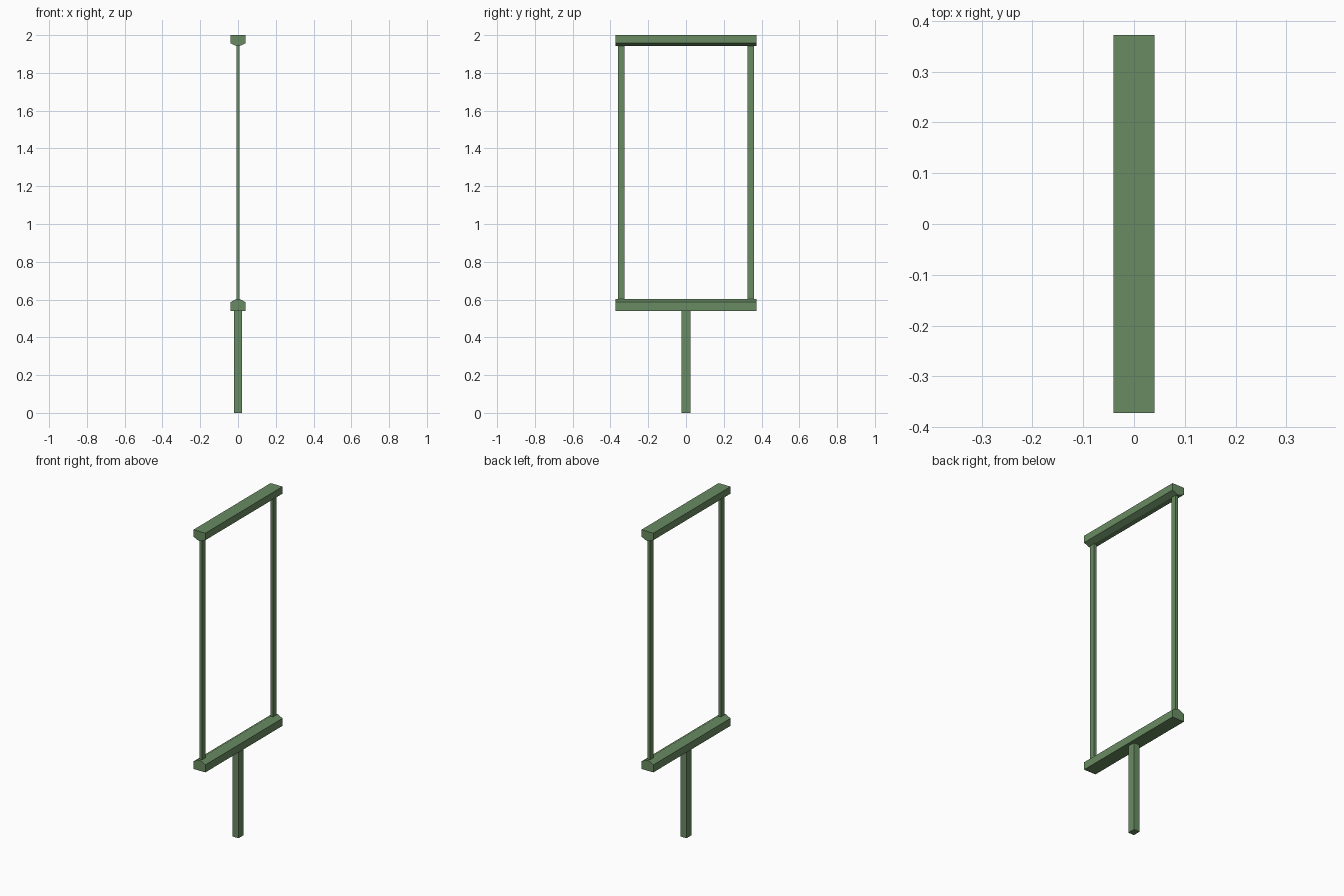
import bpy

if "Cube" in bpy.data.objects:
    bpy.data.objects.remove(bpy.data.objects["Cube"])

green = bpy.data.materials.new("muted green")
green.diffuse_color = (0.14, 0.26, 0.12, 1)
green.use_nodes = True
green.node_tree.nodes["Principled BSDF"].inputs["Base Color"].default_value = green.diffuse_color


def make(name, verts, faces):
    mesh = bpy.data.meshes.new(name)
    mesh.from_pydata(verts, [], faces)
    mesh.materials.append(green)
    obj = bpy.data.objects.new(name, mesh)
    bpy.context.collection.objects.link(obj)
    return obj


def extrude_y(name, profile, half):
    """Sweep a counter-clockwise (x, z) profile along y."""
    n = len(profile)
    verts = [(x, y, z) for y in (-half, half) for x, z in profile]
    faces = [tuple(range(n)), tuple(reversed(range(n, 2 * n)))]
    faces += [(i, i + n, (i + 1) % n + n, (i + 1) % n) for i in range(n)]
    return make(name, verts, faces)


def post(name, y, hx, hy, z0, z1):
    obj = extrude_y(name, [(-hx, z0), (hx, z0), (hx, z1), (-hx, z1)], hy)
    obj.location.y = y


# Crossbars: bevelled towards the opening of the frame
W, R, L = 0.04, 0.008, 0.372
extrude_y("top_bar", [(-W, 1.957), (-R, 1.942), (R, 1.942),
                      (W, 1.957), (W, 2.0), (-W, 2.0)], L)
extrude_y("bottom_bar", [(-W, 0.54), (W, 0.54), (W, 0.586),
                         (R, 0.603), (-R, 0.603), (-W, 0.586)], L)

# Slim uprights on both sides
for side, name in ((-1, "front_upright"), (1, "back_upright")):
    post(name, side * 0.342, 0.008, 0.017, 0.595, 1.95)

# Central handle
post("handle", 0, 0.02, 0.024, 0.0, 0.545)
